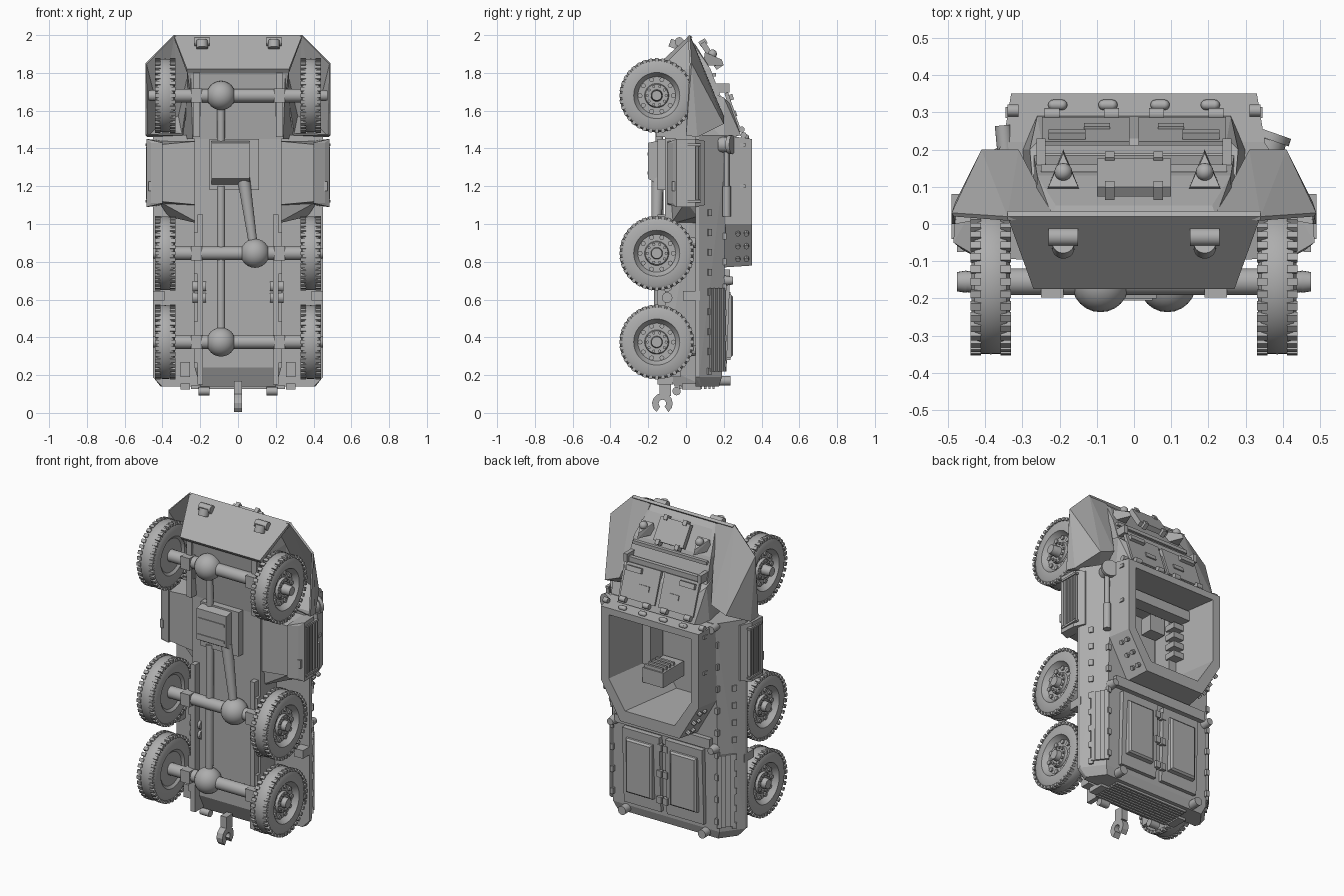
import bpy, bmesh, math
from mathutils import Matrix, Vector

cube = bpy.data.objects.get("Cube")
if cube:
    bpy.data.objects.remove(cube, do_unlink=True)

grey = bpy.data.materials.new("plain grey")
grey.use_nodes = True
grey.diffuse_color = (0.42, 0.42, 0.42, 1)
grey.node_tree.nodes["Principled BSDF"].inputs["Base Color"].default_value = (0.42, 0.42, 0.42, 1)
SIDES = (-1, 1)


def finish(bm, name, smooth=False):
    bmesh.ops.recalc_face_normals(bm, faces=bm.faces)
    mesh = bpy.data.meshes.new(name)
    bm.to_mesh(mesh)
    bm.free()
    mesh.materials.append(grey)
    obj = bpy.data.objects.new(name, mesh)
    bpy.context.collection.objects.link(obj)
    if smooth:
        bpy.ops.object.select_all(action='DESELECT')
        obj.select_set(True)
        bpy.context.view_layer.objects.active = obj
        bpy.ops.object.shade_smooth_by_angle(angle=math.radians(35))
    return obj


def box(bm, center, size, rot=None):
    m = Matrix.Translation(center) @ (rot or Matrix()) @ Matrix.Diagonal((*size, 1))
    bmesh.ops.create_cube(bm, size=1, matrix=m)


def cyl(bm, a, b, r1, r2=None, n=20):
    a, b = Vector(a), Vector(b)
    m = Matrix.Translation((a + b) / 2) @ (b - a).to_track_quat('Z', 'Y').to_matrix().to_4x4()
    bmesh.ops.create_cone(bm, cap_ends=True, segments=n, radius1=r1,
                          radius2=r1 if r2 is None else r2, depth=(b - a).length, matrix=m)


def ball(bm, center, r, n=24):
    bmesh.ops.create_uvsphere(bm, u_segments=n, v_segments=n // 2, radius=r,
                              matrix=Matrix.Translation(center))


def solid(bm, points, mirror=False):
    pts = list(points) + ([(-x, y, z) for x, y, z in points] if mirror else [])
    verts = [bm.verts.new(p) for p in pts]
    res = bmesh.ops.convex_hull(bm, input=verts)
    bmesh.ops.delete(bm, geom=list({g for g in res["geom_interior"] + res["geom_unused"]
                                    if isinstance(g, bmesh.types.BMVert)}), context='VERTS')


def turned(deg, axis='X'):
    return Matrix.Rotation(math.radians(deg), 4, axis)


# Hull: belly, sloped upper body, raised coaming, all opened by one well
bm = bmesh.new()
solid(bm, [(.2, -.06, .14), (.2, .1, .14), (.23, -.11, .24), (.23, -.11, 1.47), (.23, .1, 1.47)], True)
belly = finish(bm, "belly")
bm = bmesh.new()
solid(bm, [(.4, .05, .14), (.41, .08, .14), (.34, .175, .14), (.45, .05, .19), (.45, .07, .19),
           (.36, .19, .19), (.45, .05, 1.47), (.45, .07, 1.47), (.35, .22, 1.47)], True)
upper = finish(bm, "upper_hull")
bm = bmesh.new()
solid(bm, [(.355, .2, 1.47), (.33, .35, 1.45), (.355, .2, 1.0), (.33, .35, 1.0),
           (.22, .2, .77), (.2, .35, .78)], True)
coaming = finish(bm, "coaming")
bm = bmesh.new()
solid(bm, [(x + (y - .3) * .15, y, z) for y in (-.06, .5)
           for x, z in ((.27, 1.41), (.27, 1.02), (.16, .85))], True)
well = finish(bm, "well_cutter")
for part in (belly, upper, coaming):
    mod = part.modifiers.new("well", 'BOOLEAN')
    mod.operation, mod.object, mod.solver = 'DIFFERENCE', well, 'EXACT'
    bpy.context.view_layer.objects.active = part
    bpy.ops.object.modifier_apply(modifier=mod.name)
bpy.data.objects.remove(well, do_unlink=True)

# Nose: engine body, lower plate, hollow fenders
bm = bmesh.new()
solid(bm, [(.24, -.11, 1.45), (.3, .2, 1.45), (.26, .29, 1.47), (.25, -.15, 1.8), (.28, .2, 1.67),
           (.25, .23, 1.64)], True)
solid(bm, [(.25, -.1, 1.66), (.27, .19, 1.66), (.27, -.16, 1.82), (.26, .13, 1.82),
           (.22, .02, 1.98), (.21, .05, 1.95)], True)
finish(bm, "engine_body")
bm = bmesh.new()
solid(bm, [(.34, .02, 2), (.34, .035, 1.99), (.27, -.175, 1.82), (.27, -.16, 1.8)], True)
finish(bm, "nose_plate")
bm = bmesh.new()
for s in SIDES:
    solid(bm, [(s * x, y, z) for x, y, z in (
        (.22, .03, 1.98), (.34, .02, 2), (.49, .03, 1.85), (.49, .0, 1.47), (.48, .06, 1.46),
        (.41, .2, 1.53), (.31, .2, 1.57), (.29, .04, 1.47))])
bmesh.ops.recalc_face_normals(bm, faces=bm.faces)
bm.normal_update()
bmesh.ops.delete(bm, geom=[f for f in bm.faces if f.normal.y < -.7], context='FACES')
fenders = finish(bm, "fenders")
shell = fenders.modifiers.new("shell", 'SOLIDIFY')
shell.thickness, shell.offset = .012, -1

# Side lockers with ribbed doors
bm = bmesh.new()
for s in SIDES:
    solid(bm, [(s * x, y, z) for x, y, zz in ((.2, -.1, .17), (.42, -.09, .15), (.43, .08, .17))
               for z in (1.27 - zz, 1.27 + zz)] + [(s * .2, .08, 1.1), (s * .2, .08, 1.44)])
    solid(bm, [(s * x, y, 1.27 + k * h) for k in SIDES for x, y, h in (
        (.4, -.1, .16), (.46, -.07, .16), (.485, -.05, .18), (.48, .05, .18), (.44, .1, .17), (.4, .1, .17))])
    for i in range(5):
        box(bm, (s * .479, -.03 + i * .025, 1.27), (.018, .01, .28))
    box(bm, (s * .465, -.065, 1.2), (.02, .02, .05))
    for z in (1.12, 1.42):
        box(bm, (s * .48, .02, z), (.02, .12, .012))
    solid(bm, [(s * x, y, z) for x, y, z in ((.2, -.09, 1.12), (.42, .0, 1.12), (.42, .06, 1.12),
                                             (.2, .06, 1.0), (.2, -.08, 1.0), (.37, .06, 1.04))])
    box(bm, (s * .42, .03, .62), (.06, .09, .05))
finish(bm, "side_lockers")

# Wheels: lathed tyre, edge lugs, rim and bolts
for label, zc in (("front", 1.68), ("middle", .845), ("rear", .375)):
    for s in SIDES:
        bm = bmesh.new()
        profile = [(.0, .345), (.1, .345), (.115, .333), (.17, .333), (.186, .342), (.194, .36), (.195, .385),
                   (.194, .41), (.186, .428), (.17, .437), (.122, .437), (.112, .42), (.1, .405), (.0, .405)]
        verts = [bm.verts.new((x, r, 0)) for r, x in profile]
        edges = [bm.edges.new(pair) for pair in zip(verts, verts[1:])]
        bmesh.ops.spin(bm, geom=verts + edges, cent=(0, 0, 0), axis=(1, 0, 0),
                       angle=2 * math.pi, steps=48)
        bmesh.ops.remove_doubles(bm, verts=bm.verts, dist=.0005)
        for i in range(36):
            for k in SIDES:
                spot = turned(10 * i) @ Vector((.385 + k * .04, .189, 0))
                box(bm, spot, (.028, .018, .02), turned(10 * i))
        for i in range(10):
            for r, x, size in ((.088, .414, .013), (.05, .428, .008)):
                spin = turned(36 * i)
                cyl(bm, spin @ Vector((.4, r, 0)), spin @ Vector((x, r, 0)), size, n=8)
        cyl(bm, (.4, 0, 0), (.42, 0, 0), .066, .06, 32)
        cyl(bm, (.4, 0, 0), (.45, 0, 0), .034, .028)
        if label == "front":
            cyl(bm, (.45, 0, 0), (.475, 0, 0), .03, .026)
        for v in bm.verts:
            v.co = (s * v.co.x, v.co.y - .155, v.co.z + zc)
        finish(bm, f"{label}_wheel_{'left' if s > 0 else 'right'}", True)

# Drivetrain: axles, differentials, shafts
bm = bmesh.new()
for zc, xc in ((1.68, -.09), (.845, .09), (.375, -.09)):
    cyl(bm, (-.36, -.155, zc), (.36, -.155, zc), .036)
    ball(bm, (xc, -.16, zc), .077)
cyl(bm, (-.09, -.15, 1.68), (-.09, -.14, 1.42), .02)
cyl(bm, (-.09, -.14, 1.2), (-.09, -.15, .375), .022)
cyl(bm, (.03, -.15, 1.24), (.085, -.16, .86), .034, .022)
finish(bm, "drivetrain", True)

# Gearbox and chassis rails with spring mounts
bm = bmesh.new()
solid(bm, [(x, y, z) for x in (-.15, .11) for y, z in ((-.08, 1.45), (-.15, 1.45), (-.15, 1.18), (-.08, 1.18))])
solid(bm, [(x - .04, y, z) for x in (-.1, .1) for y, z in ((-.1, 1.45), (-.2, 1.43), (-.2, 1.24), (-.1, 1.18))])
for z in (1.27, 1.37):
    box(bm, (-.04, -.2, z), (.18, .01, .015))
finish(bm, "gearbox")
bm = bmesh.new()
for s in SIDES:
    box(bm, (s * .2, -.11, .6), (.03, .08, .9))
    box(bm, (s * .22, -.11, 1.63), (.035, .1, .34))
    for z in (1.68, .845, .375):
        box(bm, (s * .22, -.16, z), (.06, .075, .075))
        box(bm, (s * .215, -.13, z), (.035, .03, .22))
    for z in (.61, .67):
        cyl(bm, (s * .17, -.1, z), (s * .24, -.1, z), .028, n=16)
    box(bm, (s * .28, -.06, .23), (.05, .06, .08))
    for z in (.33, .9):
        cyl(bm, (s * .38, .03, z), (s * .43, .09, z), .03, .02, 12)
finish(bm, "chassis_rails")

# Rear deck: doors with raised panels, hinges, shoulder ribs
bm = bmesh.new()
tilt = turned(-2.2)
for s in SIDES:
    box(bm, (s * .145, .208, .45), (.25, .03, .46), tilt)
    solid(bm, [(s * (.15 + a * w), y, .46 + b * h) for a in SIDES for b in SIDES
               for y, w, h in ((.21, .092, .17), (.24, .089, .165), (.25, .078, .155))])
    for z in (.3, .46, .62):
        box(bm, (s * .02, .222, z), (.03, .025, .04))
    for i in range(4):
        box(bm, (s * (.365 + .015 * i), .2 - .0217 * i, .44), (.024, .012, .44), turned(-s * 35, 'Z'))
box(bm, (0, .212, .73), (.64, .04, .06))
finish(bm, "rear_deck")

# Clips along the hull edges and bolted coaming corners
bm = bmesh.new()
for s in SIDES:
    for i in range(9):
        box(bm, (s * .415, .125, .22 + .105 * i), (.012, .025, .035), turned(s * 35, 'Z'))
        box(bm, (s * .355, .205, .26 + .135 * i), (.02, .02, .035))
    for i in range(6):
        t = .2 + .3 * (i // 2)
        spot = Vector((s * (.335 - .13 * t), .275 + .045 * (i % 2), 1.0 - .225 * t))
        cyl(bm, spot, spot + Vector((s * .018, 0, -.011)), .013, n=8)
    for z in (1.2, 1.42):
        box(bm, (s * .338, .3, z), (.015, .03, .02))
finish(bm, "hull_clips")

# Rear plate louvres, lamps, shackles and tow hook
bm = bmesh.new()
for i in range(9):
    box(bm, (0, -.03 + .022 * i, .136), (.5, .012, .018))
for s in SIDES:
    cyl(bm, (s * .27, .17, .17), (s * .27, .235, .17), .026)
    cyl(bm, (s * .15, -.05, .115), (s * .21, -.05, .115), .022)
    box(bm, (s * .28, .03, .14), (.05, .1, .03))
    cyl(bm, (s * .34, .2, .7), (s * .34, .25, .7), .028, .02)
finish(bm, "rear_fittings", True)
bm = bmesh.new()
arc = [math.radians(-55 + 29 * i) for i in range(11)]
ring = [(r * math.cos(a), r * math.sin(a)) for r, seq in ((.055, arc), (.02, arc[::-1])) for a in seq]
face = bm.faces.new([bm.verts.new((-.02, y - .125, z + .05)) for y, z in ring])
ext = bmesh.ops.extrude_face_region(bm, geom=[face])
bmesh.ops.translate(bm, vec=(.04, 0, 0), verts=[v for v in ext["geom"] if isinstance(v, bmesh.types.BMVert)])
box(bm, (0, -.11, .13), (.04, .06, .08))
finish(bm, "tow_hook")

# Nose panels: hatch, lamp guards, visor plates
bm = bmesh.new()
slope = turned(33)
box(bm, (0, .125, 1.9), (.2, .03, .14), slope)
for s in SIDES:
    for k in SIDES:
        box(bm, (s * .065, .13 + k * .04, 1.9 - k * .06), (.025, .04, .03), slope)
    solid(bm, [(s * .19 + dx, y, z) for dx, y, z in ((-.045, .09, 1.84), (.045, .09, 1.84), (-.04, .1, 1.91),
                                                     (.04, .1, 1.91), (0, .2, 1.84), (0, .19, 1.87))])
    box(bm, (s * .13, .245, 1.6), (.235, .02, .2), turned(19))
    box(bm, (s * .18, .235, 1.67), (.1, .03, .03), turned(19))
    box(bm, (s * .1, .26, 1.585), (.07, .015, .03), turned(19))
    box(bm, (s * .25, .17, 1.72), (.025, .12, .05))
box(bm, (0, .2, 1.71), (.5, .025, .03))
box(bm, (0, .15, 1.79), (.5, .02, .02))
finish(bm, "nose_panels")

# Nose fittings: towing eyes, lamps, caps and side pipe
bm = bmesh.new()
for s in SIDES:
    cyl(bm, (s * .19 - .04, -.035, 1.965), (s * .19 + .04, -.035, 1.965), .024)
    cyl(bm, (s * .19, -.065, 1.93), (s * .19, -.05, 1.97), .03)
    ball(bm, (s * .19, .14, 1.9), .024, 16)
    for x in (.07, .205):
        for k in SIDES:
            ball(bm, (s * x + k * .012, .32, 1.46), .014, 12)
        cyl(bm, (s * x - .012, .32, 1.46), (s * x + .012, .32, 1.46), .014)
    for x in (.06, .22):
        cyl(bm, (s * x - .02, .295, 1.5), (s * x + .02, .295, 1.5), .016)
    cyl(bm, (s * .31, .305, 1.47), (s * .34, .305, 1.47), .016)
cyl(bm, (.355, .18, 1.42), (.368, .225, 1.42), .042)
cyl(bm, (.368, .225, 1.42), (.375, .245, 1.42), .05)
cyl(bm, (-.345, .19, 1.45), (-.352, .265, 1.45), .022)
for z1, z2, r in ((1.2, 1.38, .014), (1.04, 1.2, .022)):
    cyl(bm, (.375, .215, z1), (.375, .215, z2), r)
finish(bm, "nose_fittings", True)

# Cabin interior: benches, seat, storage rack, dash
bm = bmesh.new()
for s in SIDES:
    box(bm, (s * .22, .02, 1.2), (.07, .12, .36))
    box(bm, (s * .12, .02, 1.32), (.1, .08, .1))
box(bm, (.12, .05, .99), (.14, .2, .09))
for i in range(4):
    box(bm, (.12, .03 + .035 * i, 1.04), (.12, .014, .03))
    box(bm, (-.215, .1, 1.13 + .06 * i), (.08, .07, .035))
box(bm, (0, .14, 1.37), (.5, .08, .06))
finish(bm, "cabin_interior")
